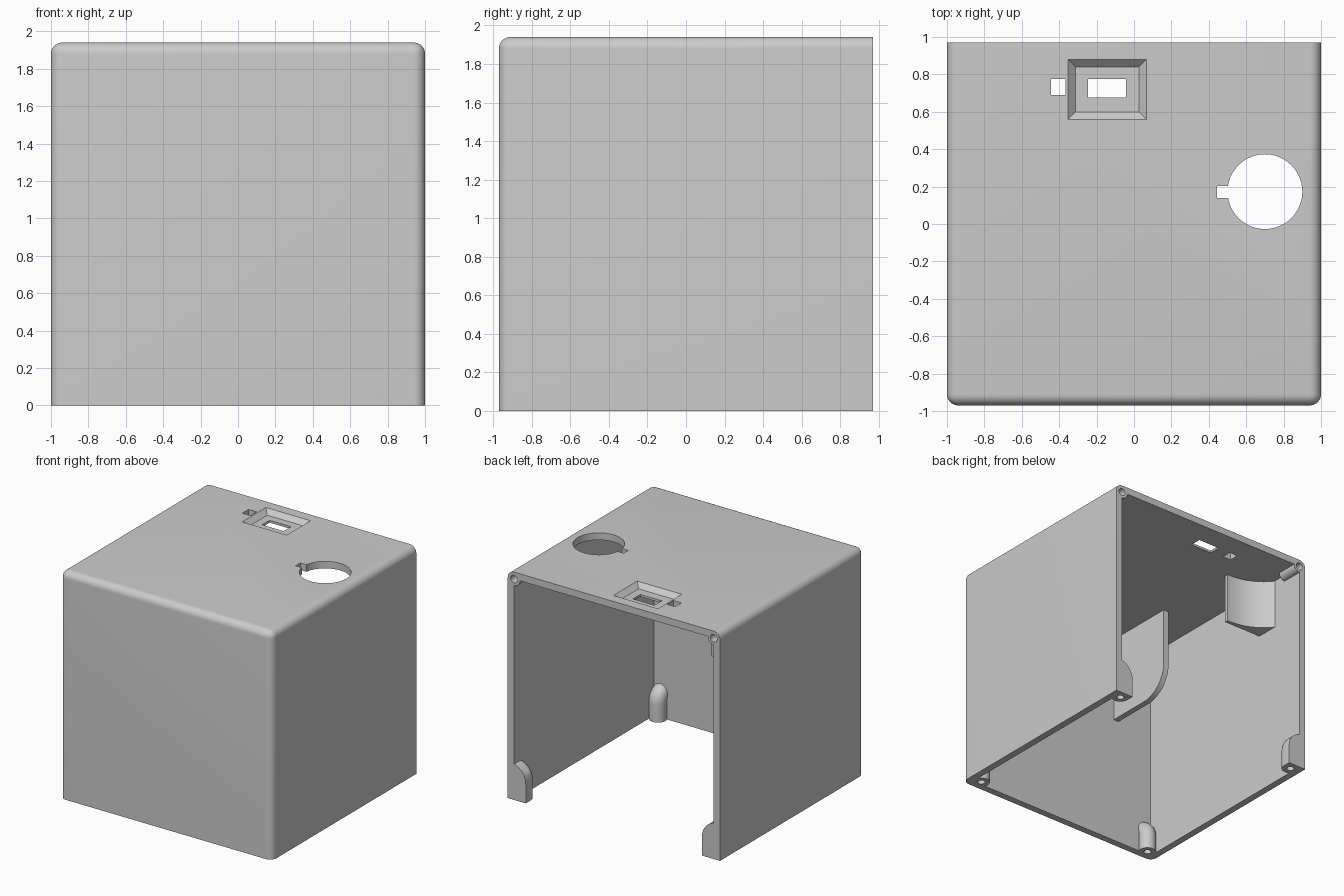
import bpy, bmesh
from math import sin, cos, pi, radians
from mathutils import Vector, Matrix

if "Cube" in bpy.data.objects:
    bpy.data.objects.remove(bpy.data.objects["Cube"])

T = 0.06                       # wall thickness
D, H = 0.97, 1.94              # half depth, height


def finish(name, bm):
    bmesh.ops.recalc_face_normals(bm, faces=bm.faces)
    me = bpy.data.meshes.new(name)
    bm.to_mesh(me)
    bm.free()
    ob = bpy.data.objects.new(name, me)
    bpy.context.collection.objects.link(ob)
    return ob


def box(name, lo, hi, grow=0, round_edges=None, radius=T):
    """Box from corner to corner; grow flares the top, round_edges picks edges to round."""
    bm = bmesh.new()
    bmesh.ops.create_cube(bm, size=1)
    for v in bm.verts:
        g = grow if v.co.z > 0 else 0
        s = [1 if c > 0 else -1 for c in v.co]
        v.co = [hi[i] if s[i] > 0 else lo[i] for i in range(3)]
        v.co.x += s[0] * g
        v.co.y += s[1] * g
    if round_edges:
        edges = [e for e in bm.edges if round_edges((e.verts[0].co + e.verts[1].co) / 2)]
        bmesh.ops.bevel(bm, geom=edges, offset=radius, segments=8, profile=0.5, affect='EDGES')
    return finish(name, bm)


def cylinder(name, start, axis, length, r):
    bm = bmesh.new()
    axis = Vector(axis)
    m = Matrix.Translation(Vector(start) + axis * length / 2) @ \
        axis.to_track_quat('Z', 'Y').to_matrix().to_4x4()
    bmesh.ops.create_cone(bm, cap_ends=True, segments=48, radius1=r, radius2=r,
                          depth=length, matrix=m)
    return finish(name, bm)


def prism(name, points, vec):
    """Extrude a flat outline along a vector."""
    bm = bmesh.new()
    a = [bm.verts.new(p) for p in points]
    b = [bm.verts.new(Vector(p) + Vector(vec)) for p in points]
    bm.faces.new(a)
    bm.faces.new(b[::-1])
    for i in range(len(a)):
        j = (i + 1) % len(a)
        bm.faces.new((a[i], a[j], b[j], b[i]))
    return finish(name, bm)


def elbow(name, base, d, r, straight, bend):
    """Upright round post that bends a quarter turn into direction d."""
    bm = bmesh.new()
    base, d, up = Vector(base), Vector(d), Vector((0, 0, 1))
    w = up.cross(d)
    frames = [(base, 0)]
    for k in range(9):
        t = k / 8 * pi / 2
        frames.append((base + up * (straight + bend * sin(t)) + d * bend * (1 - cos(t)), t))
    rings = []
    for c, t in frames:
        u = d * cos(t) - up * sin(t)
        rings.append([bm.verts.new(c + r * (u * cos(a) + w * sin(a)))
                      for a in [2 * pi * i / 24 for i in range(24)]])
    for p, q in zip(rings, rings[1:]):
        for i in range(24):
            j = (i + 1) % 24
            bm.faces.new((p[i], p[j], q[j], q[i]))
    bm.faces.new(rings[0])
    bm.faces.new(rings[-1])
    return finish(name, bm)


def activate(ob):
    bpy.ops.object.select_all(action='DESELECT')
    ob.select_set(True)
    bpy.context.view_layer.objects.active = ob


def combine(target, other, op='DIFFERENCE'):
    mod = target.modifiers.new("combine", 'BOOLEAN')
    mod.operation, mod.object, mod.solver = op, other, 'EXACT'
    activate(target)
    bpy.ops.object.modifier_apply(modifier=mod.name)
    bpy.data.objects.remove(other, do_unlink=True)


# Shell: rounded box, open at the back and the bottom
def outer_round(m):
    front, top, side = m.y < -0.9, m.z > 1.9, abs(m.x) > 0.9
    return front + top + side == 2 and m.y < 0.9


shell = box("shell", (-1, -D, 0), (1, D, H), round_edges=outer_round)
combine(shell, box("cavity", (-1 + T, -D + T, -0.2), (1 - T, D + 0.2, H - T)))

# Screw bosses in the two upper back corners
for s in (-1, 1):
    combine(shell, cylinder("boss", (s * 0.94, 0.78, 1.88), (0, 1, 0), D - 0.78, 0.056), 'UNION')
    combine(shell, cylinder("drill", (s * 0.94, 0.83, 1.88), (0, 1, 0), 0.2, 0.032))

# Top openings: round hole with key slot, bevelled pocket with window, small slot
combine(shell, cylinder("round_hole", (0.7, 0.173, 1.7), (0, 0, 1), 0.4, 0.2))
for lo, hi in (((0.445, 0.14), (0.53, 0.203)), ((-0.245, 0.675), (-0.043, 0.775)),
               ((-0.443, 0.69), (-0.365, 0.775))):
    combine(shell, box("slot", (*lo, 1.7), (*hi, 2.1)))
combine(shell, box("pocket", (-0.313, 0.6, 1.9), (0.027, 0.84, 1.98), grow=0.08))

# Bottom screw posts: front pair bends into the front wall, back pair into the sides
parts = [shell]
for s, side in ((-1, "left"), (1, "right")):
    front = elbow("front_post_" + side, (s * 0.88, -0.88, 0), (0, -1, 0), 0.07, 0.15, 0.075)
    combine(front, cylinder("drill", (s * 0.88, -0.88, -0.1), (0, 0, 1), 0.25, 0.03))
    back = elbow("back_post_" + side, (s * 0.9, 0.9, 0), (s, 0, 0), 0.07, 0.165, 0.075)
    arc = [(s * (0.975 - 0.145 * cos(t)), 0.9, 0.165 + 0.145 * sin(t))
           for t in [k / 8 * pi / 2 for k in range(9)]]
    fill = prism("fill", [(s * 0.975, 0.9, 0), (s * 0.83, 0.9, 0)] + arc, (0, D - 0.9, 0))
    combine(back, fill, 'UNION')
    combine(back, cylinder("drill", (s * 0.9, 0.9, -0.1), (0, 0, 1), 0.25, 0.03))
    parts += [front, back]

# Rounded brace plate between the front wall and the ceiling
corner = [(-0.6, -0.53 + 0.25 * cos(t), 1.38 - 0.25 * sin(t))
          for t in [k / 12 * pi / 2 for k in range(13)]]
parts.append(prism("brace_plate", [(-0.6, -0.93, 1.9), (-0.6, -0.28, 1.9)] + corner
                   + [(-0.6, -0.93, 1.13)], (0.05, 0, 0)))

# Hollow-faced cradle block hanging in the left ceiling corner
a, b, c = Vector((-0.58, 0.49, 1.45)), Vector((-0.82, 0.49, 1.45)), Vector((-0.95, 0.67, 1.45))
curve = [a * (1 - t) ** 2 + b * 2 * t * (1 - t) + c * t * t for t in [k / 12 for k in range(13)]]
parts.append(prism("cradle_block", [(-0.95, 0.46, 1.45), (-0.58, 0.46, 1.45)] + curve,
                   (0, 0, 0.45)))

for ob in parts:
    activate(ob)
    bpy.ops.object.shade_smooth_by_angle(angle=radians(30))
